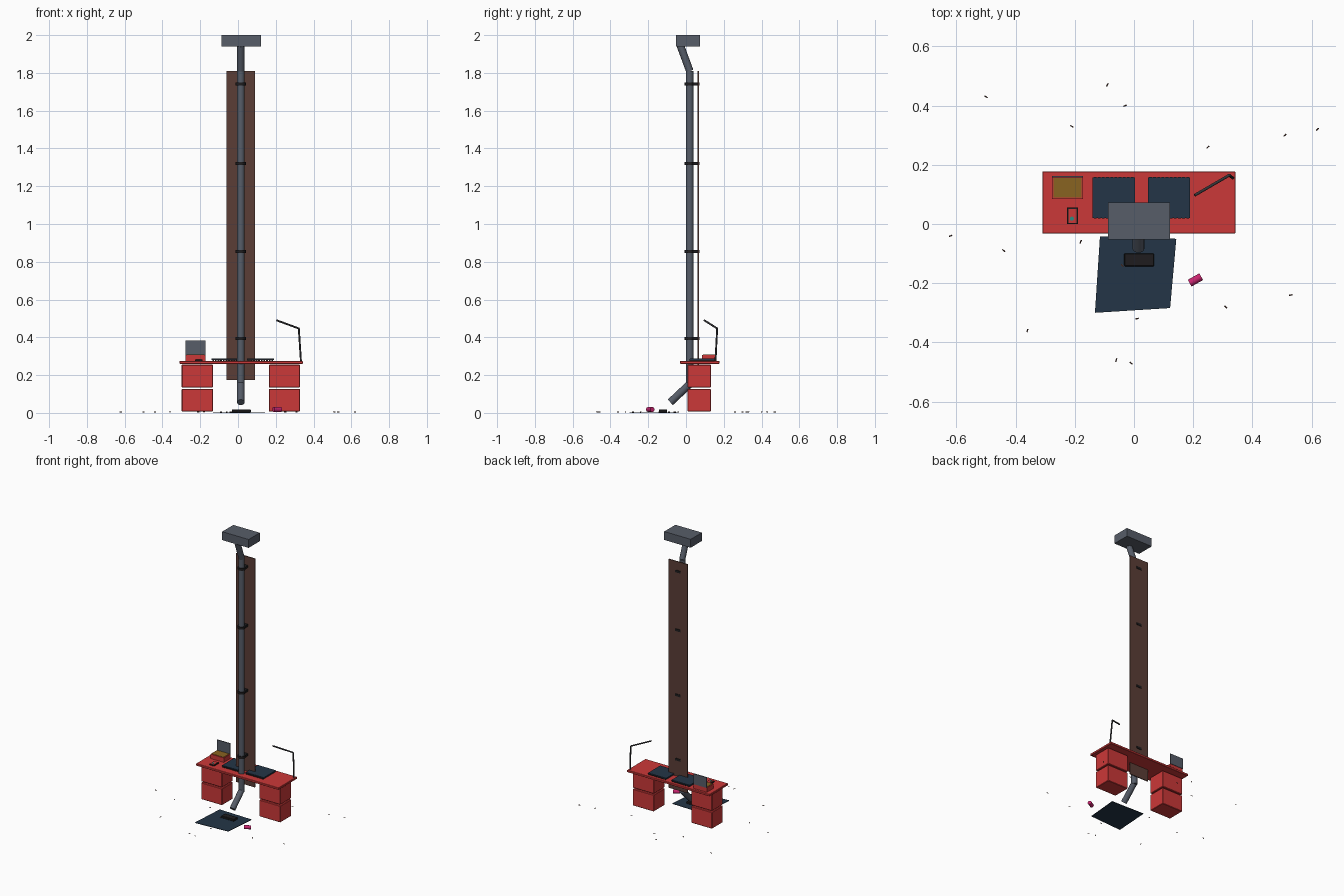
import bpy, bmesh, math
from mathutils import Vector

if "Cube" in bpy.data.objects:
    bpy.data.objects.remove(bpy.data.objects["Cube"])


def colour(name, *rgb):
    m = bpy.data.materials.new(name)
    m.use_nodes = True
    m.diffuse_color = (*rgb, 1)
    m.node_tree.nodes["Principled BSDF"].inputs["Base Color"].default_value = (*rgb, 1)
    return m


red = colour("red paint", .6, .04, .04)
steel = colour("blue grey steel", .095, .11, .14)
wood = colour("dark brown wood", .105, .048, .037)
navy = colour("navy cloth", .017, .036, .063)
black = colour("black rubber", .013, .012, .013)
gold = colour("dull gold", .25, .125, .015)
pink = colour("magenta", .58, .018, .16)
teal = colour("teal", .02, .27, .23)
grey = colour("dark grey metal", .035, .035, .04)


def finish(name, bm, mat):
    me = bpy.data.meshes.new(name)
    bmesh.ops.recalc_face_normals(bm, faces=bm.faces)
    bm.to_mesh(me)
    bm.free()
    ob = bpy.data.objects.new(name, me)
    bpy.context.collection.objects.link(ob)
    me.materials.append(mat)
    return ob


def box(name, mat, xs, ys, zs, bevel=0):
    """Box given by its range on each axis."""
    bm = bmesh.new()
    bmesh.ops.create_cube(bm, size=1)
    for v in bm.verts:
        v.co = [(a + b) / 2 + c * (b - a) for c, (a, b) in zip(v.co, (xs, ys, zs))]
    if bevel:
        bmesh.ops.bevel(bm, geom=bm.edges[:], offset=bevel, segments=1, affect='EDGES')
    return finish(name, bm, mat)


def rod(name, mat, start, end, radius, sides=16):
    """Cylinder between two points, round sides smooth."""
    a, b = Vector(start), Vector(end)
    bm = bmesh.new()
    bmesh.ops.create_cone(bm, cap_ends=True, segments=sides, radius1=radius,
                          radius2=radius, depth=(b - a).length)
    for f in bm.faces:
        f.smooth = len(f.verts) == 4 and sides > 6
    for e in bm.edges:
        e.smooth = all(len(f.verts) == 4 for f in e.link_faces)
    ob = finish(name, bm, mat)
    ob.location = (a + b) / 2
    ob.rotation_euler = (b - a).to_track_quat('Z', 'Y').to_euler()
    return ob


# Tall board, pipe with bent ends, and the head box
PX, PY = .015, .02
box("tall_board", wood, (-.06, .09), (.062, .068), (.175, 1.81))
rod("pipe_main", steel, (PX, PY, .145), (PX, PY, 1.81), .02)
rod("pipe_outlet", steel, (PX, PY, .153), (PX, -.083, .056), .02)
rod("pipe_neck", steel, (PX, PY, 1.81), (PX, -.03, 1.945), .02)
box("head_box", steel, (-.088, .121), (-.053, .073), (1.94, 2))

# Clamps holding the pipe to the board
for z in (.395, .855, 1.32, 1.74):
    rod("clamp_ring", black, (PX, PY, z - .008), (PX, PY, z + .008), .027)
    box("clamp_strap", black, (PX - .02, PX + .02), (PY, .072), (z - .008, z + .008))

# Desk with two drawer stacks
box("desk_top", red, (-.31, .343), (-.032, .177), (.26, .275), .002)
for x in (-.298, .163):
    for low, high in ((.008, .127), (.135, .255)):
        box("drawer_block", red, (x, x + .166), (.008, .132), (low, high), .003)

# Padded mats on small feet
for x in (-.14, .047):
    box("desk_mat", navy, (x, x + .143), (.02, .157), (.28, .288))
    for i in range(10):
        fx = x + .004 + i * .014
        box("mat_rib", black, (fx, fx + .009), (.018, .158), (.275, .284))

# Open case with a raised lid
box("case_body", red, (-.277, -.172), (.085, .16), (.275, .307))
box("case_lining", gold, (-.272, -.177), (.09, .155), (.303, .309))
box("case_lid", steel, (-.277, -.172), (.157, .163), (.307, .382))

# Hand device with a button
box("device_body", black, (-.227, -.189), (0, .055), (.275, .282))
box("device_face", red, (-.222, -.194), (.004, .051), (.28, .284))
rod("device_button", teal, (-.21, .018, .282), (-.21, .018, .286), .007, 12)

# Desk lamp
elbow = (.322, .165, .447)
rod("lamp_post", grey, (.333, .156, .275), elbow, .005, 10)
rod("lamp_arm", grey, elbow, (.205, .097, .49), .005, 10)

# Floor cloth, black block and pink can
bm = bmesh.new()
corners = [(-.115, -.042), (-.132, -.3), (.122, -.284), (.143, -.05)]
cloth = bm.faces.new([bm.verts.new((x, y, 0)) for x, y in corners])
top = bmesh.ops.extrude_face_region(bm, geom=[cloth])["geom"]
for v in top:
    if isinstance(v, bmesh.types.BMVert):
        v.co.z = .003
finish("floor_cloth", bm, navy)
box("floor_block", black, (-.033, .068), (-.143, -.1), (.003, .018), .002)
rod("pink_can", pink, (.188, -.2, .018), (.227, -.178, .018), .013)

# Small scraps scattered over the floor: position and heading in degrees
scraps = [(-.5, .43, -35), (-.09, .47, 60), (-.03, .4, 20), (-.21, .33, -30),
          (.25, .26, 40), (.51, .3, 40), (.62, .32, 40), (-.62, -.04, 20),
          (-.44, -.09, -40), (-.18, -.06, 70), (-.04, -.14, -50), (.01, -.32, 15),
          (.31, -.28, -45), (.53, -.24, 10), (-.36, -.36, 70), (-.06, -.46, 70),
          (-.01, -.47, -40)]
for x, y, heading in scraps:
    t = math.radians(heading)
    step = Vector((math.cos(t), math.sin(t), 0)) * .006
    mid = Vector((x, y, .005))
    rod("floor_scrap", wood, mid - step, mid + step, .0025, 6)
